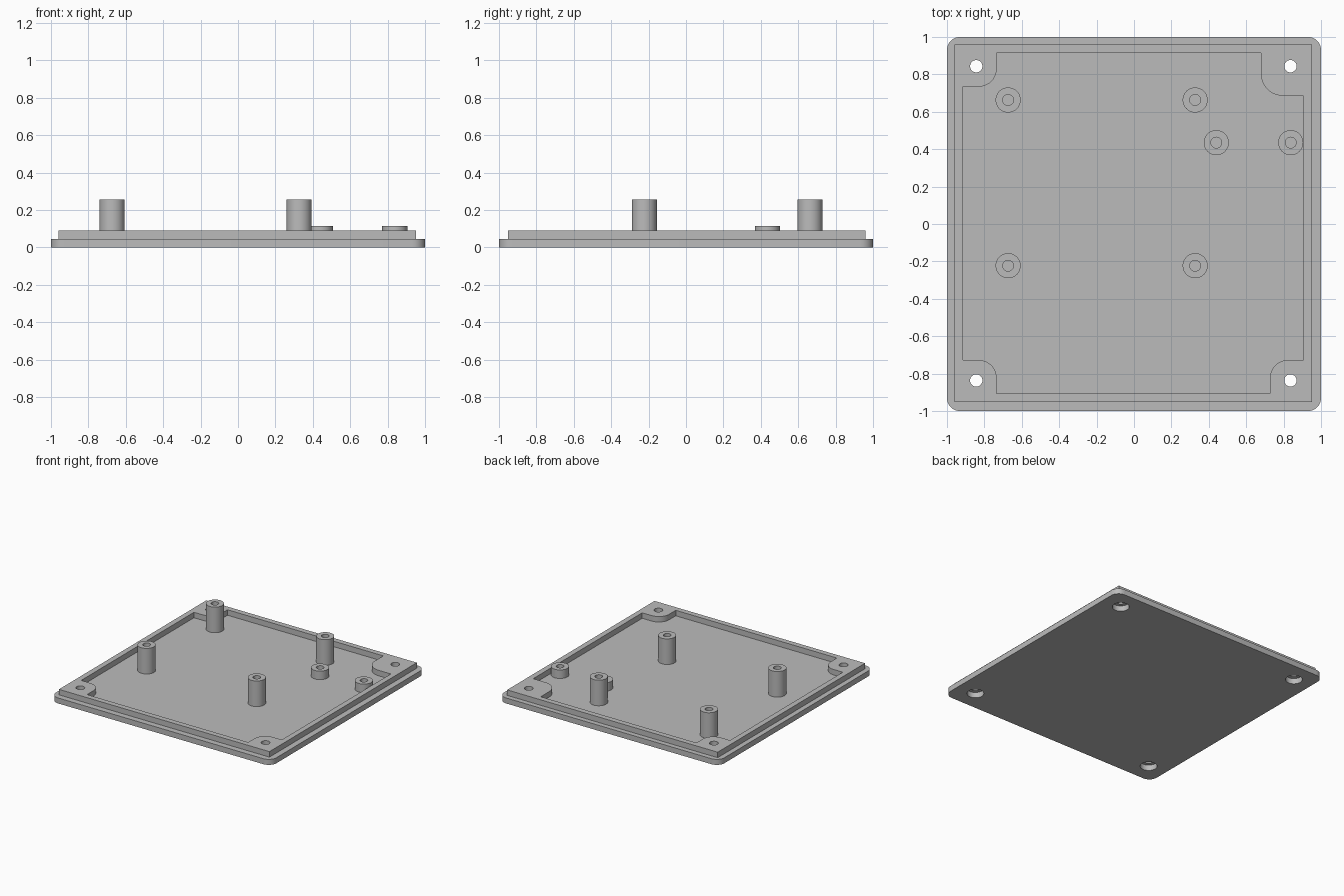
import bpy
import bmesh
from math import cos, sin, pi, radians

cube = bpy.data.objects.get("Cube")
if cube:
    bpy.data.objects.remove(cube, do_unlink=True)

grey = bpy.data.materials.new("plain grey")
grey.use_nodes = True
grey.diffuse_color = (0.5, 0.5, 0.5, 1)
grey.node_tree.nodes["Principled BSDF"].inputs["Base Color"].default_value = (0.5, 0.5, 0.5, 1)

FLOOR, RIM_TOP = 0.045, 0.09
CORNERS = [(1, 1), (-1, 1), (-1, -1), (1, -1)]
SHIFT = 0.0035                      # the rim sits slightly off the plate centre


def prism(name, outline, z0, z1):
    """Extrude a counter-clockwise outline from z0 to z1."""
    bm = bmesh.new()
    base = bm.faces.new([bm.verts.new((x, y, z0)) for x, y in outline])
    top = bmesh.ops.extrude_face_region(bm, geom=[base])["geom"]
    verts = [v for v in top if isinstance(v, bmesh.types.BMVert)]
    bmesh.ops.translate(bm, verts=verts, vec=(0, 0, z1 - z0))
    bmesh.ops.recalc_face_normals(bm, faces=bm.faces)
    mesh = bpy.data.meshes.new(name)
    bm.to_mesh(mesh)
    bm.free()
    mesh.materials.append(grey)
    obj = bpy.data.objects.new(name, mesh)
    bpy.context.collection.objects.link(obj)
    return obj


def circle(x, y, r, n=40):
    return [(x + r * cos(2 * pi * i / n), y + r * sin(2 * pi * i / n)) for i in range(n)]


def cut(obj, cutters):
    """Subtract the cutters, bake the result and remove the cutters."""
    for c in cutters:
        c.hide_render = True
        mod = obj.modifiers.new("cut", 'BOOLEAN')
        mod.operation, mod.solver, mod.object = 'DIFFERENCE', 'EXACT', c
    graph = bpy.context.evaluated_depsgraph_get()
    baked = bpy.data.meshes.new_from_object(obj.evaluated_get(graph))
    obj.modifiers.clear()
    obj.data = baked
    for c in cutters:
        bpy.data.objects.remove(c, do_unlink=True)


def smooth(obj):
    obj.data.shade_smooth()
    obj.data.set_sharp_from_angle(angle=radians(30))


def rounded_square(half, r, n=8):
    pts = []
    for k, (sx, sy) in enumerate(CORNERS):
        for i in range(n + 1):
            a = pi / 2 * (k + i / n)
            pts.append((sx * (half - r) + r * cos(a), sy * (half - r) + r * sin(a)))
    return pts


def cavity_outline(half, n=10):
    """Square pocket with a rounded boss left standing in each corner."""
    pts = []
    for sx, sy in CORNERS:
        big = (sx, sy) == (1, 1)
        size, r = (0.228, 0.118) if big else (0.179, 0.095)
        wall, inner = half, half - size
        c = inner + r
        corner = [(inner, wall)]
        for i in range(n + 1):
            a = pi / 2 * i / n
            corner.append((c - r * cos(a), c - r * sin(a)))
        corner.append((wall, inner))
        if sx * sy > 0:
            corner.reverse()
        pts += [(sx * x - SHIFT, sy * y + SHIFT) for x, y in corner]
    return pts


def screw_cutters(r):
    return [prism("screw_cutter", circle(0.84 * sx - SHIFT, 0.84 * sy + SHIFT, r), -0.1, 0.2)
            for sx, sy in CORNERS]


# Base plate with wide screw-head recesses from below
plate = prism("base_plate", rounded_square(1, 0.07), 0, FLOOR)
cut(plate, screw_cutters(0.063))
smooth(plate)

# Raised rim with corner bosses and narrow screw holes
half = 0.955
rim = prism("raised_rim", [(sx * half - SHIFT, sy * half + SHIFT) for sx, sy in CORNERS],
            FLOOR, RIM_TOP)
cut(rim, [prism("cavity_cutter", cavity_outline(0.91), -0.1, 0.2)] + screw_cutters(0.033))
smooth(rim)

# Hollow standoff posts: four tall, two short
tall = [("tall_post", x, y, 0.255) for x in (-0.673, 0.327) for y in (-0.223, 0.663)]
short = [("short_post", x, 0.435, 0.115) for x in (0.44, 0.838)]
for name, x, y, top in tall + short:
    post = prism(name, circle(x, y, 0.067), FLOOR, top)
    cut(post, [prism("bore_cutter", circle(x, y, 0.029), -0.1, 0.4)])
    smooth(post)
